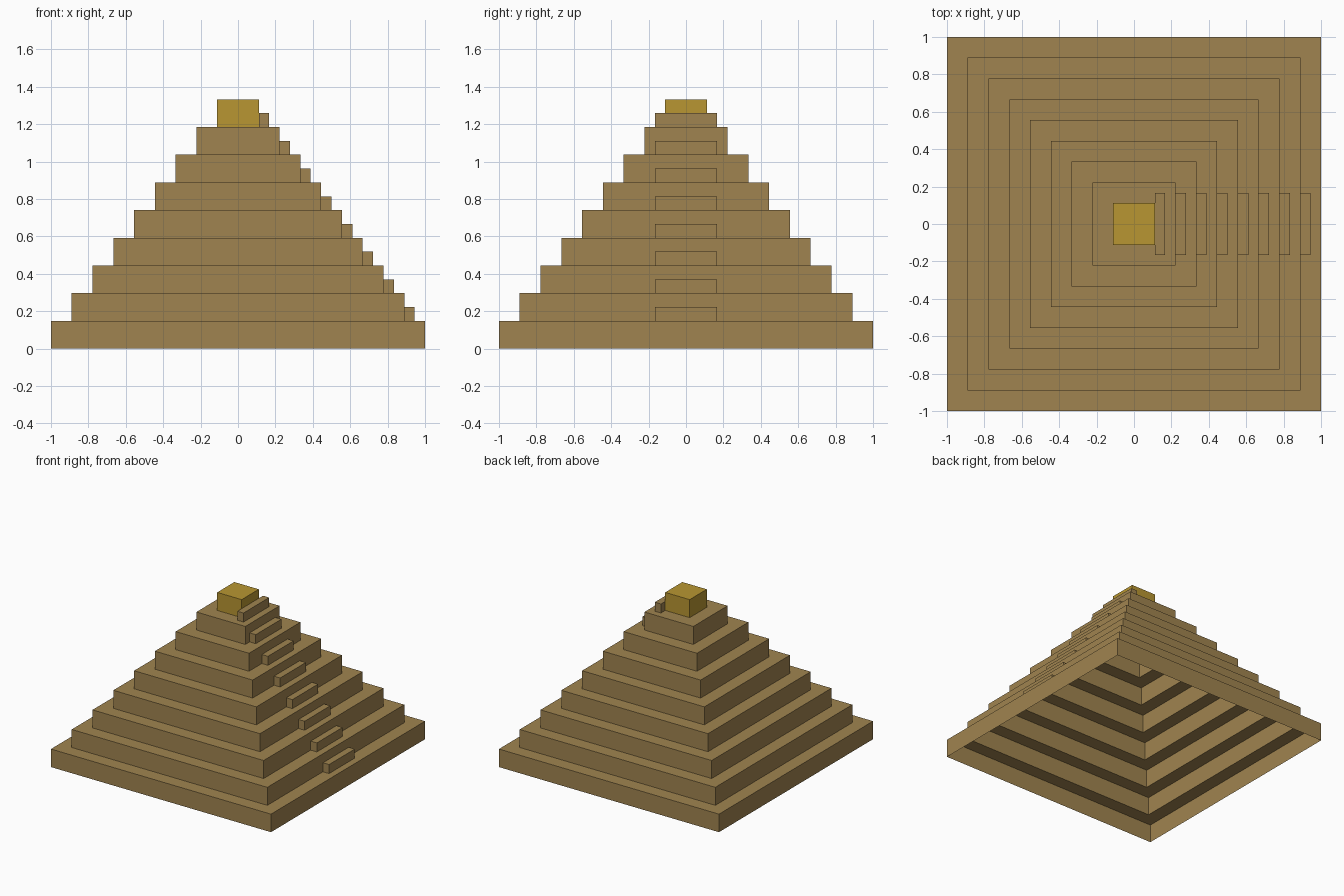
import bpy, bmesh

if "Cube" in bpy.data.objects:
    bpy.data.objects.remove(bpy.data.objects["Cube"])

TIERS = 9
TREAD = 1 / TIERS          # how far each tier steps in
RISE = 4 / 27              # height of one tier


def material(name, rgb):
    m = bpy.data.materials.new(name)
    m.diffuse_color = (*rgb, 1)
    m.use_nodes = True
    m.node_tree.nodes["Principled BSDF"].inputs["Base Color"].default_value = m.diffuse_color
    return m


def finish(name, bm, mat):
    mesh = bpy.data.meshes.new(name)
    bm.to_mesh(mesh)
    bm.free()
    mesh.materials.append(mat)
    obj = bpy.data.objects.new(name, mesh)
    bpy.context.collection.objects.link(obj)
    return obj


def square_shell(name, profile, mat, cap=False):
    """Open-bottomed shell through square rings given as (half width, height)."""
    bm = bmesh.new()
    rings = [[bm.verts.new((sx * r, sy * r, z))
              for sx, sy in ((-1, -1), (1, -1), (1, 1), (-1, 1))]
             for r, z in profile]
    for low, high in zip(rings, rings[1:]):
        for i in range(4):
            j = (i + 1) % 4
            bm.faces.new((low[i], low[j], high[j], high[i]))
    if cap:
        bm.faces.new(rings[-1])
    return finish(name, bm, mat)


def stair_block(name, x, z, mat, keep_back):
    """Stair block resting on a tread; faces against the tiers are left open."""
    bm = bmesh.new()
    bmesh.ops.create_cube(bm, size=1)
    hidden = [f for f in bm.faces
              if f.normal.z < -0.5 or (f.normal.x < -0.5 and not keep_back)]
    bmesh.ops.delete(bm, geom=hidden, context='FACES')
    bmesh.ops.scale(bm, verts=bm.verts, vec=(TREAD / 2, TREAD * 3, RISE / 2))
    bmesh.ops.translate(bm, verts=bm.verts, vec=(x + TREAD / 4, 0, z + RISE / 4))
    return finish(name, bm, mat)


stone = material("sandstone", (0.352, 0.231, 0.080))
gold = material("gold", (0.479, 0.305, 0.032))

# Hollow stepped body: riser and tread for every tier below the capstone
profile = [(1, 0)]
for i in range(TIERS - 1):
    profile += [(1 - i * TREAD, (i + 1) * RISE), (1 - (i + 1) * TREAD, (i + 1) * RISE)]
square_shell("stepped_body", profile, stone)

# Gold capstone
square_shell("capstone", [(TREAD, (TIERS - 1) * RISE), (TREAD, TIERS * RISE)], gold, cap=True)

# Stair of half-height blocks up the right side
for i in range(1, TIERS):
    stair_block(f"stair_{i}", 1 - i * TREAD, i * RISE, stone, i == TIERS - 1)
